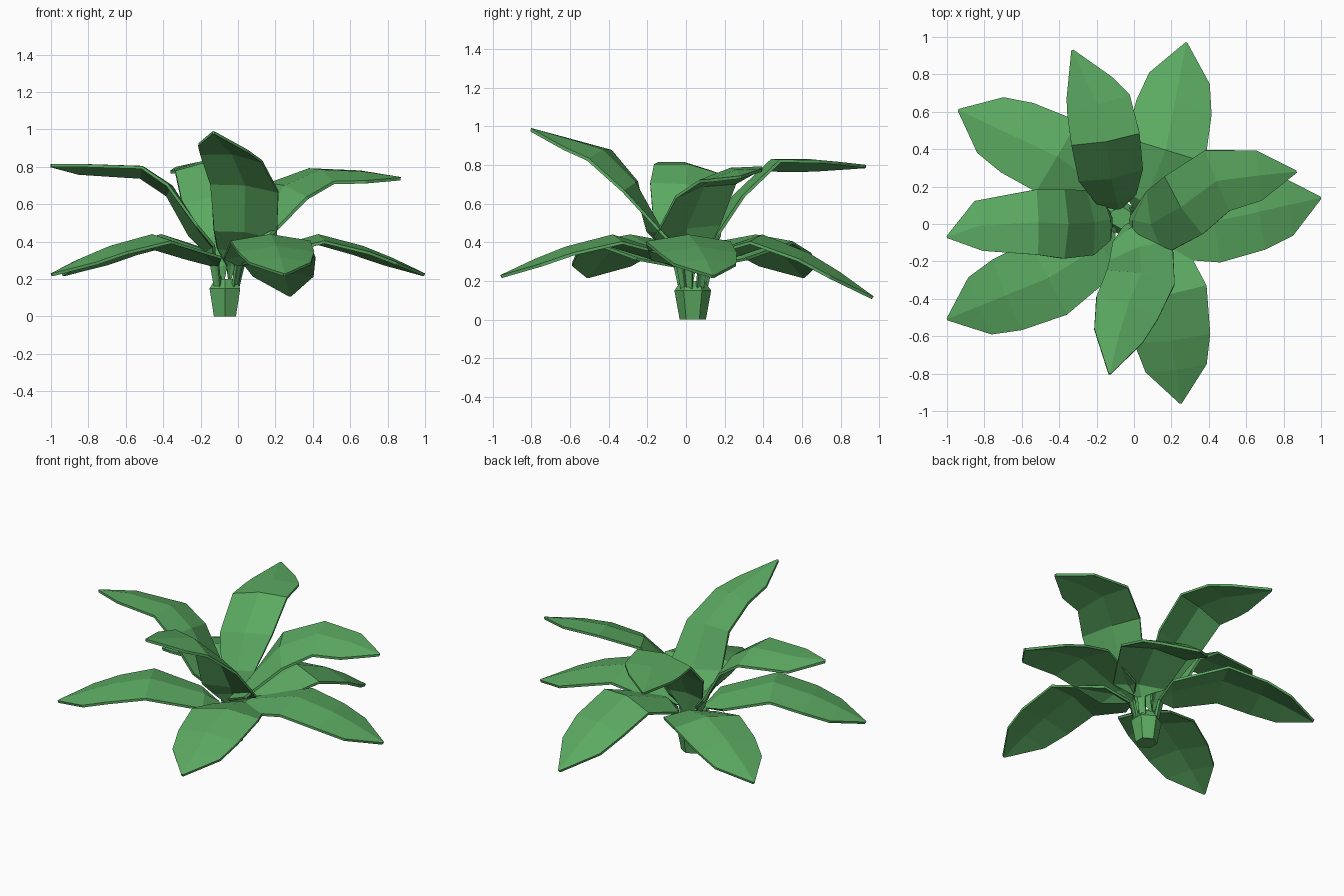
import bpy, bmesh, math
from mathutils import Vector

cube = bpy.data.objects.get("Cube")
if cube:
    bpy.data.objects.remove(cube, do_unlink=True)

# Single leaf colour
green = bpy.data.materials.new("leaf_green")
green.use_nodes = True
COLOUR = (0.105, 0.40, 0.12, 1)
green.diffuse_color = COLOUR
green.node_tree.nodes["Principled BSDF"].inputs["Base Color"].default_value = COLOUR

CENTRE = Vector((-0.07, 0.035, 0))
UP = Vector((0, 0, 1))


def finish(name, bm):
    """Turn a bmesh into a flat shaded green object."""
    bmesh.ops.recalc_face_normals(bm, faces=bm.faces)
    mesh = bpy.data.meshes.new(name)
    bm.to_mesh(mesh)
    bm.free()
    mesh.materials.append(green)
    obj = bpy.data.objects.new(name, mesh)
    bpy.context.collection.objects.link(obj)
    return obj


def leaf(name, midline, widths, roll=0.0, fold=0.16, thickness=0.016):
    """Folded blade with a ridge, swept from tip to stalk, then given thickness."""
    bm = bmesh.new()
    tops, bottoms = [], []
    last = len(midline) - 1
    for i, (point, half) in enumerate(zip(midline, widths)):
        tangent = (midline[max(i - 1, 0)] - midline[min(i + 1, last)]).normalized()
        side = UP.cross(tangent).normalized()
        normal = tangent.cross(side).normalized()
        tilt = side + UP * roll
        drop = normal * (fold * half)
        row = [point + tilt * half - drop, point, point - tilt * half - drop]
        tops.append([bm.verts.new(p) for p in row])
        bottoms.append([bm.verts.new(p - normal * thickness) for p in row])
    for i in range(last):
        a, b, c, d = tops[i], tops[i + 1], bottoms[i], bottoms[i + 1]
        for k in range(2):
            bm.faces.new((a[k], a[k + 1], b[k + 1], b[k]))
            bm.faces.new((c[k], d[k], d[k + 1], c[k + 1]))
        for k in (0, 2):
            bm.faces.new((a[k], b[k], d[k], c[k]))
    for i in (0, last):
        t, b = tops[i], bottoms[i]
        for k in range(2):
            bm.faces.new((t[k], t[k + 1], b[k + 1], b[k]))
    return finish(name, bm)


def stalk(direction, reach, height):
    """Points where a leaf narrows and enters the stem."""
    flat = Vector((direction.x, direction.y, 0)).normalized()
    return [CENTRE + flat * reach + UP * height, CENTRE + flat * 0.05 + UP * 0.13]


# Lower leaves: tip position and the point the blade is aimed at
LOWER = {
    "lower_leaf_front_right": ((-1.0, -0.51, 0.23), (-0.07, -0.13)),
    "lower_leaf_front": ((0.25, -0.96, 0.23), (0.12, 0.03)),
    "lower_leaf_left": ((1.0, 0.14, 0.23), (-0.07, -0.10)),
    "lower_leaf_back": ((0.28, 0.97, 0.12), (0.10, 0.03)),
    "lower_leaf_back_right": ((-0.94, 0.61, 0.23), (-0.07, 0.20)),
}
CREST = 0.44
# distance from tip, share of the droop
ARCH = [(0, 1), (0.18, 0.6), (0.34, 0.3), (0.585, 0)]
LOWER_WIDTHS = [0.006, 0.165, 0.205, 0.22, 0.165, 0.025, 0.018]

for name, (tip, aim) in LOWER.items():
    start = Vector((tip[0], tip[1], 0))
    inward = (Vector((aim[0], aim[1], 0)) - start).normalized()
    midline = [start + inward * d + UP * (CREST - (CREST - tip[2]) * droop)
               for d, droop in ARCH]
    # the broad heel of the blade swings over towards the stem
    heel = (start + inward * 0.83).lerp(CENTRE, 0.35)
    midline.append(heel + UP * 0.345)
    midline += stalk(heel - CENTRE, 0.085, 0.28)
    leaf(name, midline, LOWER_WIDTHS)

# Upper leaves: sideways roll, then ridge points from tip inwards
UPPER = {
    "upper_leaf_right": (0.15, [(-1.0, -0.07, 0.815), (-0.83, -0.01, 0.815),
                                (-0.51, 0.01, 0.805), (-0.35, 0.0, 0.70),
                                (-0.21, 0.01, 0.48)]),
    "upper_leaf_front": (-0.12, [(-0.13, -0.80, 0.99), (-0.08, -0.59, 0.93),
                                 (-0.03, -0.43, 0.88), (0.04, -0.26, 0.71),
                                 (0.03, -0.12, 0.46)]),
    "upper_leaf_left": (0.2, [(0.87, 0.28, 0.745), (0.67, 0.26, 0.775),
                              (0.44, 0.23, 0.785), (0.25, 0.09, 0.70),
                              (0.09, 0.0, 0.48)]),
    "upper_leaf_back": (-0.13, [(-0.33, 0.93, 0.80), (-0.24, 0.73, 0.82),
                                (-0.19, 0.64, 0.83), (-0.15, 0.44, 0.83),
                                (-0.12, 0.24, 0.64)]),
}
UPPER_WIDTHS = [0.006, 0.135, 0.175, 0.185, 0.175, 0.11, 0.025, 0.018]

for name, (roll, points) in UPPER.items():
    midline = [Vector(p) for p in points]
    heel = midline[-1].lerp(CENTRE + UP * 0.3, 0.6)
    midline.append(heel)
    midline += stalk(heel - CENTRE, 0.045, 0.27)
    leaf(name, midline, UPPER_WIDTHS, roll)

# Six sided stem that flares, then closes in at the top
bm = bmesh.new()
rings = []
for radius, height in ((0.068, 0), (0.095, 0.15), (0.06, 0.2)):
    rings.append([bm.verts.new(CENTRE + Vector((radius * math.sin(math.tau * k / 6),
                                                radius * math.cos(math.tau * k / 6),
                                                height))) for k in range(6)])
for low, high in zip(rings, rings[1:]):
    for k in range(6):
        n = (k + 1) % 6
        bm.faces.new((low[k], low[n], high[n], high[k]))
bm.faces.new(rings[0])
bm.faces.new(rings[-1])
finish("stem", bm)
